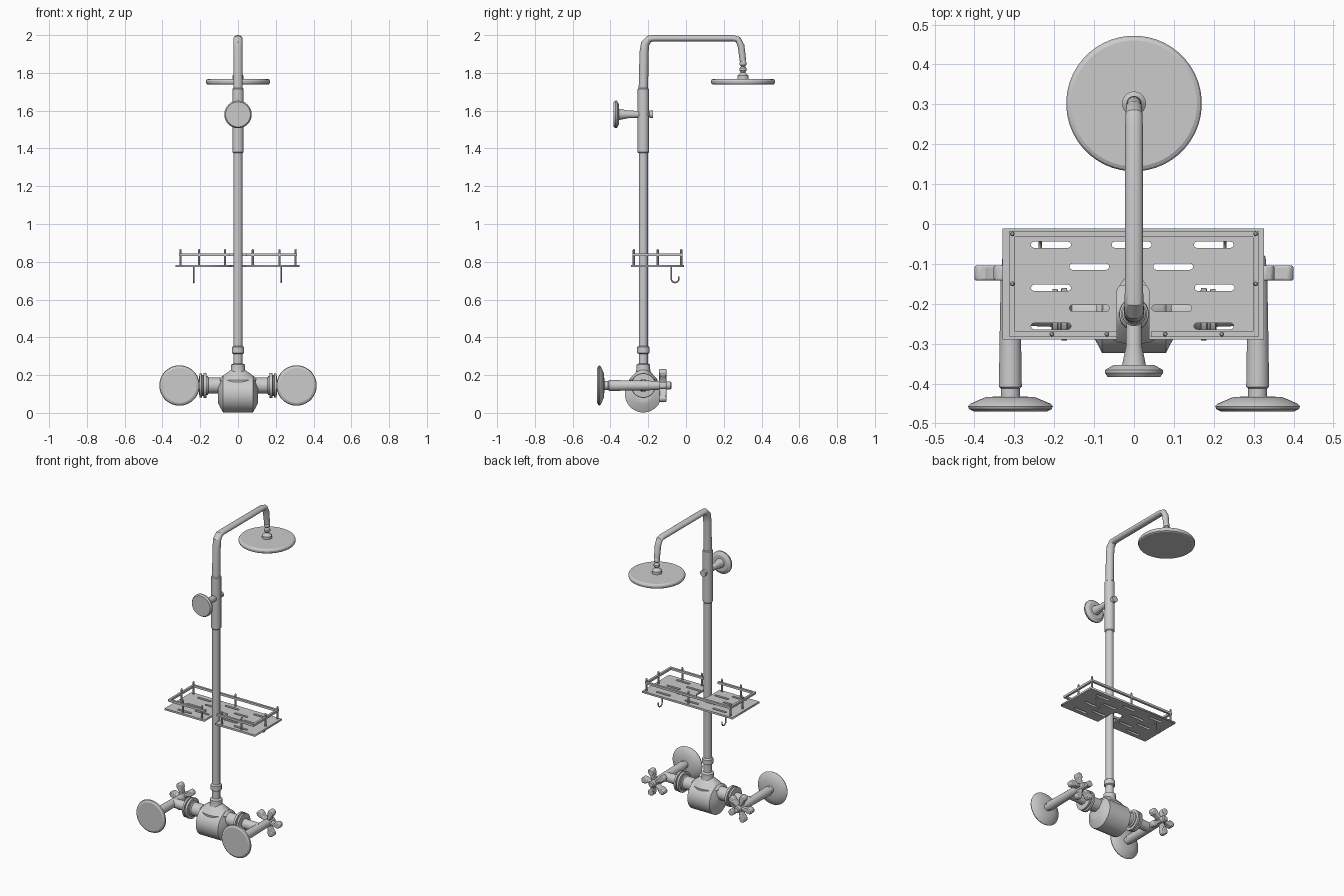
import bpy, bmesh, math
from mathutils import Vector, Matrix

if "Cube" in bpy.data.objects:
    bpy.data.objects.remove(bpy.data.objects["Cube"])

PY = -0.226   # depth of the riser pipe
VZ = 0.145    # height of the valve axis


def finish(name, bm, smooth=True):
    bmesh.ops.recalc_face_normals(bm, faces=bm.faces)
    me = bpy.data.meshes.new(name)
    bm.to_mesh(me)
    bm.free()
    ob = bpy.data.objects.new(name, me)
    bpy.context.collection.objects.link(ob)
    if smooth:
        bpy.ops.object.select_all(action='DESELECT')
        ob.select_set(True)
        bpy.context.view_layer.objects.active = ob
        bpy.ops.object.shade_smooth_by_angle(angle=math.radians(25))
    return ob


def skin(name, rings):
    """Bridge rings of points into a closed tube."""
    bm = bmesh.new()
    vs = [[bm.verts.new(p) for p in r] for r in rings]
    n = len(vs[0])
    for a, b in zip(vs, vs[1:]):
        for i in range(n):
            j = (i + 1) % n
            bm.faces.new((a[i], a[j], b[j], b[i]))
    bm.faces.new(vs[0])
    bm.faces.new(vs[-1])
    return finish(name, bm)


def lathe(name, profile, origin=(0, 0, 0), axis='Z', n=24, squash=1.0):
    """Profile is (radius, position along axis)."""
    rings = []
    for r, h in profile:
        ring = []
        for i in range(n):
            t = 2 * math.pi * (i + 0.5) / n
            u, v = r * math.cos(t), r * math.sin(t) * squash
            p = {'Z': (u, v, h), 'X': (h, u, v), 'Y': (u, h, v)}[axis]
            ring.append(Vector(p) + Vector(origin))
        rings.append(ring)
    return skin(name, rings)


def sweep_yz(name, path, x=0, n=20):
    """Path in the yz plane: (y, z, in-plane radius, x radius)."""
    rings = []
    for k, (y, z, a, b) in enumerate(path):
        p, q = path[max(k - 1, 0)], path[min(k + 1, len(path) - 1)]
        d = Vector((q[0] - p[0], q[1] - p[1])).normalized()
        ring = []
        for i in range(n):
            t = 2 * math.pi * i / n
            s = a * math.cos(t)
            ring.append((x + b * math.sin(t), y - d.y * s, z + d.x * s))
        rings.append(ring)
    return skin(name, rings)


def box(name, lo, hi):
    bm = bmesh.new()
    size = [h - l for l, h in zip(lo, hi)]
    mid = [(h + l) / 2 for l, h in zip(lo, hi)]
    bmesh.ops.create_cube(bm, size=1, matrix=Matrix.Translation(mid) @ Matrix.Diagonal((*size, 1)))
    return finish(name, bm, False)


# riser pipe with collars and sleeve
lathe('riser_pipe', [(0.024, 0.34), (0.024, 1.40)], (0, PY, 0))
lathe('riser_base', [(0.040, 0.215), (0.037, 0.23), (0.037, 0.255), (0.024, 0.262), (0.024, 0.312),
                     (0.033, 0.317), (0.033, 0.348), (0.024, 0.355)], (0, PY, 0))
lathe('riser_sleeve', [(0.026, 1.375), (0.030, 1.38), (0.030, 1.715), (0.025, 1.72)], (0, PY, 0))

# overhead arm
sweep_yz('shower_arm', [(PY, 1.70, .025, .025), (-.222, 1.91, .024, .025), (-.216, 1.955, .023, .025),
                        (-.195, 1.980, .019, .024), (-.17, 1.983, .017, .023), (.25, 1.983, .017, .022),
                        (.275, 1.977, .017, .021), (.291, 1.945, .018, .020), (.302, 1.862, .017, .018)])

# swivel joint and rain head
lathe('swivel_joint', [(.012, 1.865), (.018, 1.855), (.018, 1.843), (.010, 1.835), (.019, 1.825),
                       (.019, 1.812), (.012, 1.803), (.016, 1.797), (.030, 1.785), (.030, 1.765)], (0, .302, 0))
lathe('rain_head', [(.160, 1.738), (.167, 1.742), (.170, 1.750), (.170, 1.757), (.166, 1.764), (.158, 1.768)],
      (0, .302, 0), n=48)

# upper wall bracket
lathe('upper_wall_bracket', [(.066, -.384), (.073, -.374), (.073, -.366), (.052, -.354), (.030, -.354),
                             (.020, -.305), (.019, -.21), (.014, -.195), (.020, -.192), (.020, -.174)],
      (0, 0, 1.58), 'Y', 28)

# shelf plate: flat outline with a pipe notch and slotted holes
cu = bpy.data.curves.new('shelf_outline', 'CURVE')
cu.dimensions = '2D'
cu.fill_mode = 'BOTH'
cu.extrude = 0.006


def outline(pts):
    s = cu.splines.new('POLY')
    s.points.add(len(pts) - 1)
    for q, (x, y) in zip(s.points, pts):
        q.co = (x, y, 0, 1)
    s.use_cyclic_u = True


outline([(-.33, -.29), (-.042, -.29), (-.042, -.165), (-.025, -.138), (.020, -.138), (.037, -.165),
         (.037, -.29), (.326, -.29), (.326, -.011), (-.33, -.011)])
slot_rows = [(-.052, (-.208, -.006, .200)), (-.107, (-.112, .098)), (-.160, (-.208, .202)),
             (-.211, (-.112, .095)), (-.256, (-.208, .200))]
for y, xs in slot_rows:
    for x in xs:
        pts = []
        for side in (1, -1):
            for k in range(6):
                t = -math.pi / 2 + math.pi * k / 5
                pts.append((x + side * (.042 + .008 * math.cos(t)), y + side * .008 * math.sin(t)))
        outline(pts)
tmp = bpy.data.objects.new('shelf_outline', cu)
bpy.context.collection.objects.link(tmp)
bpy.context.view_layer.update()
me = bpy.data.meshes.new_from_object(tmp.evaluated_get(bpy.context.evaluated_depsgraph_get()))
bpy.data.objects.remove(tmp)
shelf = bpy.data.objects.new('shelf_plate', me)
shelf.location.z = 0.778
bpy.context.collection.objects.link(shelf)

# shelf rails, split in front by the pipe
for nm, x0, x1, y0, y1 in [('back', -.312, .312, -.032, -.018), ('left', -.312, -.298, -.283, -.018),
                           ('right', .298, .312, -.283, -.018), ('front_left', -.312, -.042, -.283, -.269),
                           ('front_right', .042, .312, -.283, -.269)]:
    box('shelf_rail_' + nm, (x0, y0, .831), (x1, y1, .845))

# shelf posts
for i, (x, y) in enumerate([(-.305, -.025), (0, -.025), (.305, -.025), (-.305, -.150), (.305, -.150),
                            (-.206, -.276), (-.068, -.276), (.078, -.276), (.220, -.276)]):
    lathe(f'shelf_post_{i}', [(.006, .78), (.006, .862), (.003, .868)], (x, y, 0), n=10)

# shelf hooks
for nm, x in (('left', -.235), ('right', .228)):
    path = [(-.078, .775, .004, .004), (-.078, .712, .004, .004)]
    path += [(-.058 - .020 * math.cos(t), .710 - .020 * math.sin(t), .004, .004)
             for t in (math.pi * k / 8 for k in range(1, 9))]
    path.append((-.038, .722, .004, .004))
    sweep_yz('shelf_hook_' + nm, path, x, 8)

# mixer valve body: drum with tapering ends plus a neck
lathe('valve_drum', [(.04, -.106), (.05, -.105), (.098, -.080), (.098, .080), (.05, .105), (.04, .106)],
      (0, PY, .100), 'X', 24)
lathe('valve_neck', [(.100, .12), (.106, .175), (.090, .190), (.038, .228)], (0, PY, 0), n=24, squash=.72)

for nm, s in (('left', -1), ('right', 1)):
    # side inlet with ringed coupling
    lathe('valve_inlet_' + nm, [(r, s * x) for r, x in
          [(.042, .06), (.042, .155), (.050, .160), (.050, .166), (.066, .168), (.066, .182), (.056, .184),
           (.056, .190), (.064, .192), (.064, .204), (.032, .207), (.028, .310)]], (0, PY, VZ), 'X')
    cx = s * .31
    # wall pipe and flange
    lathe('wall_pipe_' + nm, [(.024, -.435), (.024, -.412), (.029, -.408), (.026, -.22), (.024, -.13),
                              (.020, -.082), (.014, -.076)], (cx, 0, VZ), 'Y')
    lathe('wall_flange_' + nm, [(.092, -.470), (.104, -.464), (.107, -.457), (.100, -.450), (.062, -.434),
                                (.026, -.432)], (cx, 0, VZ), 'Y', 32)
    # five-petal handle
    bm = bmesh.new()
    half = [(.015, .009), (.045, .011), (.062, .019), (.080, .019), (.090, .009)]
    shape = half + [(r, -w) for r, w in reversed(half)]
    for k in range(5):
        a = 2 * math.pi * k / 5
        pts = [(cx + s * (r * math.cos(a) - w * math.sin(a)), VZ + r * math.sin(a) + w * math.cos(a))
               for r, w in shape]
        lo = [bm.verts.new((x, -.142, z)) for x, z in pts]
        hi = [bm.verts.new((x, -.104, z)) for x, z in pts]
        bm.faces.new(lo)
        bm.faces.new(hi)
        for i in range(len(lo)):
            j = (i + 1) % len(lo)
            bm.faces.new((lo[i], lo[j], hi[j], hi[i]))
    ob = finish('handle_' + nm, bm)
    bev = ob.modifiers.new('soft_edges', 'BEVEL')
    bev.width = .005
    bev.segments = 2
